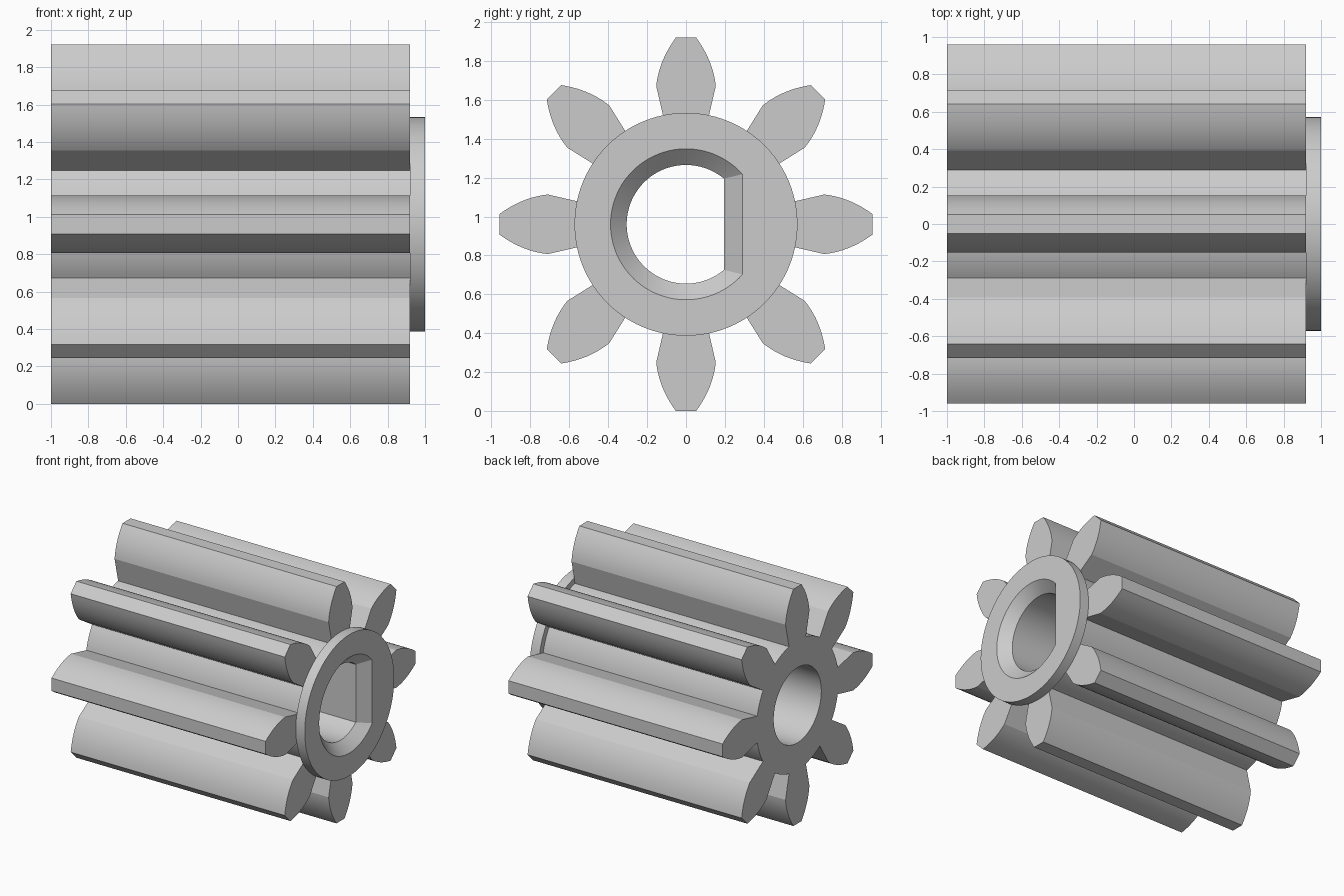
import bpy, bmesh, math
from mathutils import Vector

cube = bpy.data.objects.get("Cube")
if cube:
    bpy.data.objects.remove(cube, do_unlink=True)

AXIS_Z = 0.96
TEETH = 8
BACK, FACE, FRONT, STEP = -1.0, 0.92, 1.0, 0.0   # stations along the shaft axis

grey = bpy.data.materials.new("light_grey")
grey.use_nodes = True
colour = (0.6, 0.6, 0.6, 1)
grey.diffuse_color = colour
grey.node_tree.nodes["Principled BSDF"].inputs["Base Color"].default_value = colour


def polar(r, a):
    return (r * math.cos(a), r * math.sin(a))


def arc(r, start, end, steps):
    return [polar(r, start + (end - start) * i / steps) for i in range(steps + 1)]


def circle(r, steps=96):
    return arc(r, 0, math.tau, steps)[:-1]


def d_hole(r, flat):
    """Circle cut by a flat on the +y side."""
    a = math.acos(flat / r)
    return arc(r, a, math.tau - a, 72)


def gear_profile():
    # half of one tooth: straight flank, then a curved crown
    root, shoulder, ctrl, tip = map(Vector, ((0.515, 0.108), (0.71, 0.153), (0.84, 0.14), (0.96, 0.052)))
    half = [root]
    for i in range(11):
        t = i / 10
        half.append(shoulder * (1 - t) ** 2 + ctrl * 2 * t * (1 - t) + tip * t * t)
    tooth = [(r, -w) for r, w in half] + [(r, w) for r, w in reversed(half)]
    pitch = math.tau / TEETH
    root_r, root_a = root.length, math.atan2(root.y, root.x)
    pts = []
    for k in range(TEETH):
        c, s = math.cos(k * pitch), math.sin(k * pitch)
        pts += [(r * c - w * s, r * s + w * c) for r, w in tooth]
        # rounded valley floor up to the next tooth
        pts += arc(root_r, k * pitch + root_a, (k + 1) * pitch - root_a, 8)[1:-1]
    return pts


def loop(bm, pts, x):
    return [bm.verts.new((x, y, z + AXIS_Z)) for y, z in pts]


def band(bm, a, b):
    n = len(a)
    for i in range(n):
        j = (i + 1) % n
        bm.faces.new((a[i], a[j], b[j], b[i]))


def cap(bm, outer, inner):
    """Flat end face with a hole."""
    edges = []
    for ring in (outer, inner):
        for i, v in enumerate(ring):
            w = ring[(i + 1) % len(ring)]
            edges.append(bm.edges.get((v, w)) or bm.edges.new((v, w)))
    bmesh.ops.triangle_fill(bm, edges=edges, use_beauty=True, normal=(1, 0, 0))


def finish(bm, name):
    bmesh.ops.remove_doubles(bm, verts=bm.verts, dist=0.0001)
    bmesh.ops.recalc_face_normals(bm, faces=bm.faces)
    mesh = bpy.data.meshes.new(name)
    bm.to_mesh(mesh)
    bm.free()
    mesh.materials.append(grey)
    obj = bpy.data.objects.new(name, mesh)
    bpy.context.collection.objects.link(obj)
    bpy.ops.object.select_all(action="DESELECT")
    obj.select_set(True)
    bpy.context.view_layer.objects.active = obj
    bpy.ops.object.shade_smooth_by_angle(angle=math.radians(18))


BORE, FLAT = 0.305, 0.195
d_bore = d_hole(BORE, FLAT)
flat_angle = math.acos(FLAT / BORE)
missing_arc = arc(BORE, -flat_angle, flat_angle, 24)
round_bore = d_bore + missing_arc[1:-1]

# Toothed body: round bore at the back, flat-sided bore at the front
bm = bmesh.new()
teeth_back, teeth_front = (loop(bm, gear_profile(), x) for x in (BACK, FACE))
round_back, round_step = (loop(bm, round_bore, x) for x in (BACK, STEP))
d_step, d_front = (loop(bm, d_bore, x) for x in (STEP, FACE))
band(bm, teeth_back, teeth_front)
band(bm, round_back, round_step)
band(bm, d_step, d_front)
bm.faces.new(loop(bm, missing_arc, STEP))
cap(bm, teeth_back, round_back)
cap(bm, teeth_front, d_front)
finish(bm, "gear_body")

# Front collar with a chamfered opening
bm = bmesh.new()
rim_back, rim_front = (loop(bm, circle(0.573), x) for x in (FACE, FRONT))
hole_back = loop(bm, d_bore, FACE)
hole_front = loop(bm, d_hole(0.388, 0.29), FRONT)
band(bm, rim_back, rim_front)
band(bm, hole_back, hole_front)
cap(bm, rim_back, hole_back)
cap(bm, rim_front, hole_front)
finish(bm, "front_collar")
